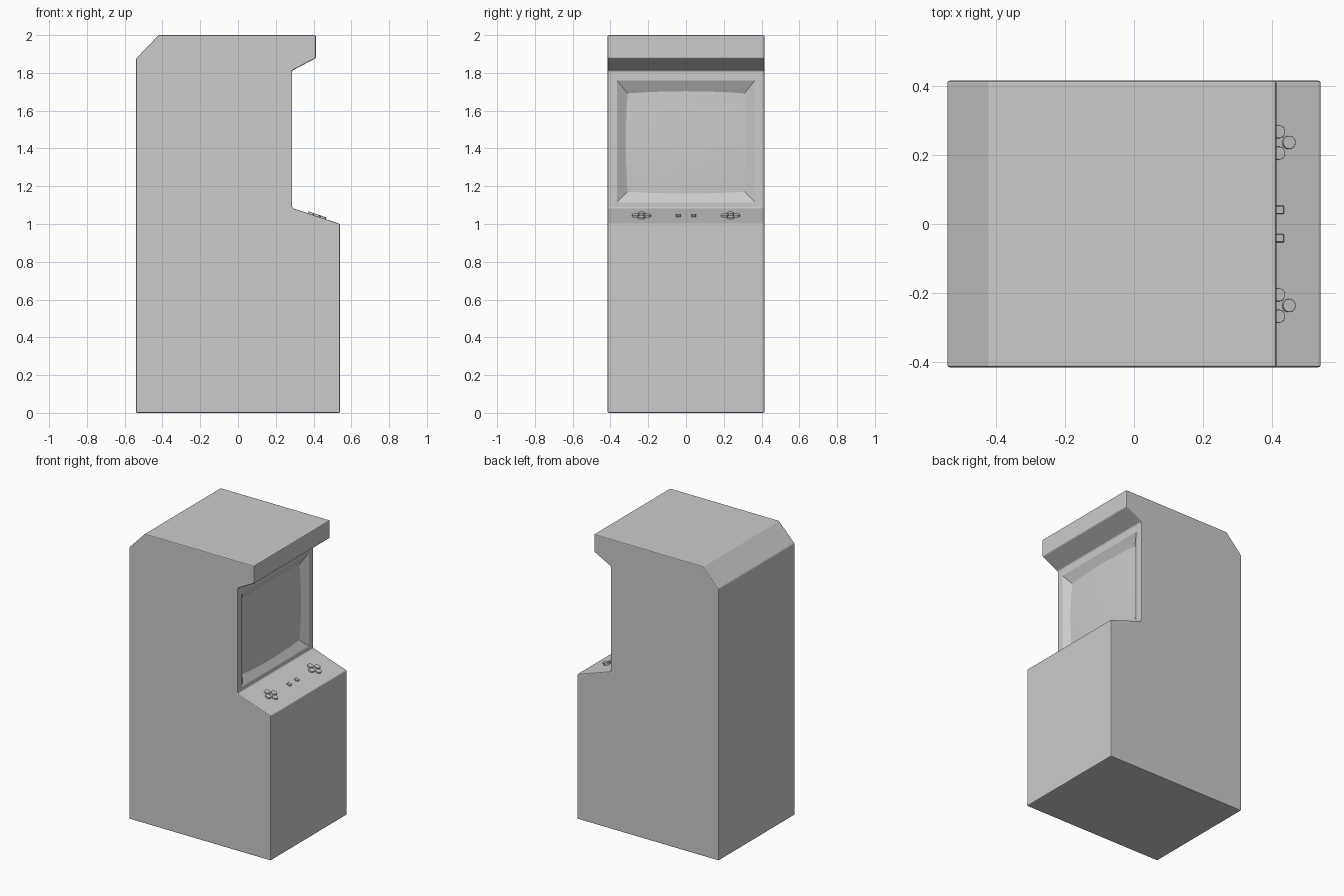
import bpy, bmesh, math
from mathutils import Vector

if "Cube" in bpy.data.objects:
    bpy.data.objects.remove(bpy.data.objects["Cube"])

HALF = 0.415        # half width of the cabinet
FACE_X = 0.287      # plane of the monitor panel
TILT = math.atan2(0.085, 0.253)


def make(name, bm):
    bmesh.ops.recalc_face_normals(bm, faces=bm.faces)
    me = bpy.data.meshes.new(name)
    bm.to_mesh(me)
    bm.free()
    ob = bpy.data.objects.new(name, me)
    bpy.context.collection.objects.link(ob)
    return ob


# cabinet: side profile extruded across the width
profile = [(-0.54, 0), (0.54, 0), (0.54, 1.0), (FACE_X, 1.085), (FACE_X, 1.812),
           (0.412, 1.878), (0.412, 2.0), (-0.42, 2.0), (-0.54, 1.875)]
bm = bmesh.new()
side = bm.faces.new([bm.verts.new((x, -HALF, z)) for x, z in profile])
ext = bmesh.ops.extrude_face_region(bm, geom=[side])
new = [g for g in ext["geom"] if isinstance(g, bmesh.types.BMVert)]
bmesh.ops.translate(bm, verts=new, vec=(0, 2 * HALF, 0))
bmesh.ops.recalc_face_normals(bm, faces=bm.faces)
bmesh.ops.bevel(bm, geom=bm.edges[:], offset=0.006, segments=2, profile=0.5, affect='EDGES')

# monitor recess: two insets, the second pushed back to make sloped walls
panel = max((f for f in bm.faces if f.normal.x > 0.99
             and abs(f.calc_center_median().x - FACE_X) < 0.01),
            key=lambda f: f.calc_area())
for y, z0, z1, depth in [(0.365, 1.115, 1.76, 0.0), (0.30, 1.18, 1.68, 0.04)]:
    bmesh.ops.inset_region(bm, faces=[panel], thickness=0.04)
    mid = panel.calc_center_median()
    for v in panel.verts:
        v.co = Vector((FACE_X - depth, math.copysign(y, v.co.y), z1 if v.co.z > mid.z else z0))
make("cabinet", bm)

# screen: gently domed glass, its rim buried in the recess walls
bm = bmesh.new()
bmesh.ops.create_grid(bm, x_segments=16, y_segments=16, size=1)
for v in bm.verts:
    u, w = v.co.x, v.co.y
    v.co = (FACE_X - 0.022 - 0.007 * (u * u + w * w), 0.325 * u, 1.432 + 0.28 * w)
screen = make("screen", bm)
screen.data.polygons.foreach_set("use_smooth", [True] * len(screen.data.polygons))
if screen.data.polygons[0].normal.x < 0:
    screen.data.flip_normals()


def on_panel(ob, x, y, lift=0.0):
    ob.location = (x + lift * math.sin(TILT), y,
                   1.0 + (0.54 - x) * math.tan(TILT) + lift * math.cos(TILT))
    ob.rotation_euler = (0, TILT, 0)


# player buttons: a diamond of four on each side
for s, player in ((-1, "left"), (1, "right")):
    for i in range(4):
        bm = bmesh.new()
        bmesh.ops.create_cone(bm, cap_ends=True, segments=24, radius1=0.019,
                              radius2=0.019, depth=0.02)
        rim = [e for e in bm.edges if all(v.co.z > 0 for v in e.verts)]
        bmesh.ops.bevel(bm, geom=rim, offset=0.002, segments=2, profile=0.5, affect='EDGES')
        ob = make(f"{player}_button_{i + 1}", bm)
        a = i * math.pi / 2
        on_panel(ob, 0.417 + 0.03 * math.cos(a), s * 0.236 + 0.031 * math.sin(a))

    # start button: small square key
    bm = bmesh.new()
    bmesh.ops.create_cube(bm, size=1)
    bmesh.ops.scale(bm, vec=(0.026, 0.024, 0.018), verts=bm.verts)
    bmesh.ops.bevel(bm, geom=bm.edges[:], offset=0.002, segments=1, affect='EDGES')
    on_panel(make(f"{player}_start_button", bm), 0.42, s * 0.041)
